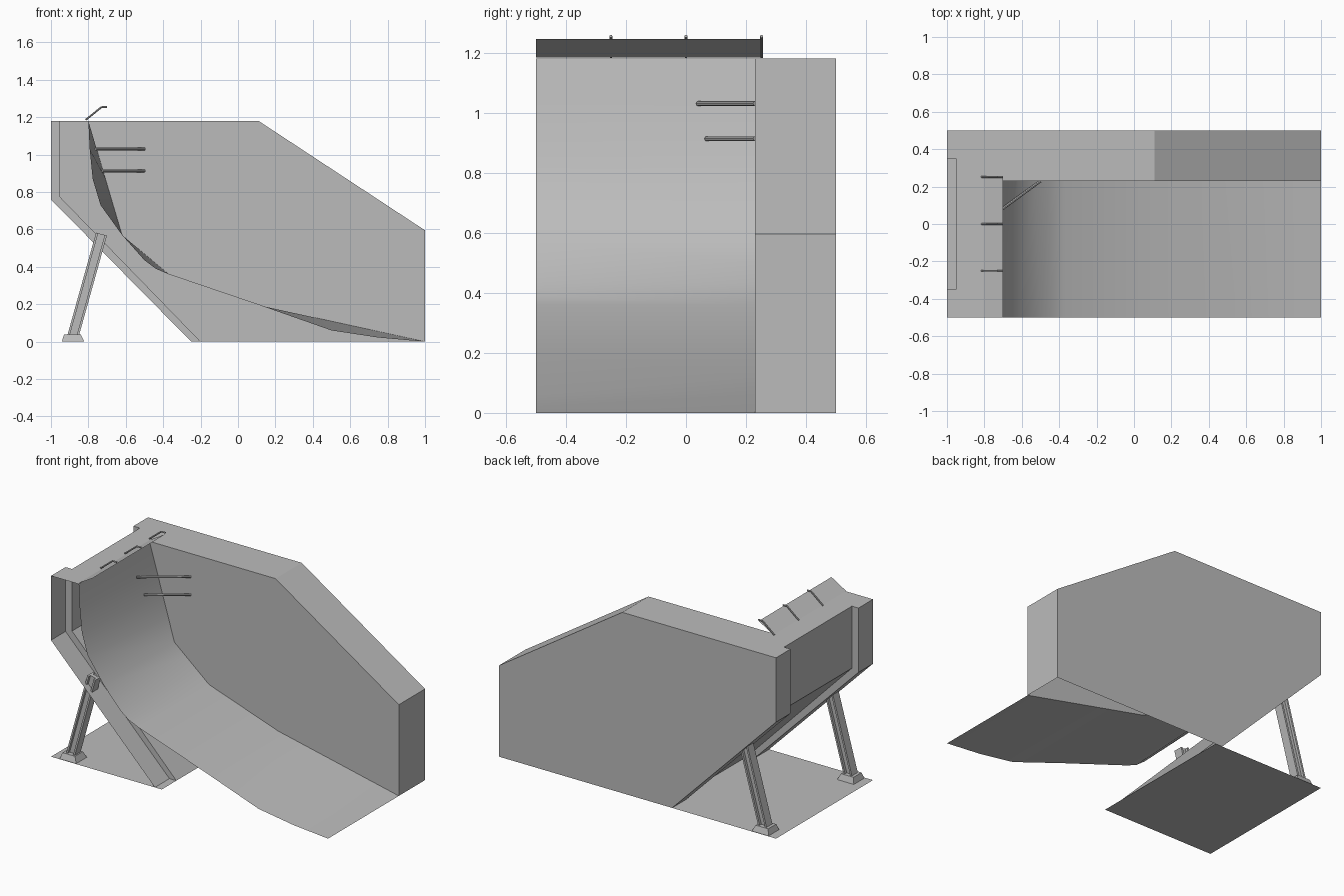
import bpy, bmesh
from math import atan2
from mathutils import Vector, Matrix

if "Cube" in bpy.data.objects:
    bpy.data.objects.remove(bpy.data.objects["Cube"])

grey = bpy.data.materials.new("concrete_grey")
grey.use_nodes = True
grey.diffuse_color = (0.5, 0.5, 0.5, 1)
grey.node_tree.nodes["Principled BSDF"].inputs["Base Color"].default_value = (0.5, 0.5, 0.5, 1)


def finish(name, bm):
    bmesh.ops.remove_doubles(bm, verts=bm.verts, dist=0.0005)
    bmesh.ops.recalc_face_normals(bm, faces=bm.faces)
    mesh = bpy.data.meshes.new(name)
    bm.to_mesh(mesh)
    bm.free()
    obj = bpy.data.objects.new(name, mesh)
    mesh.materials.append(grey)
    bpy.context.collection.objects.link(obj)
    return obj


def face(bm, points):
    return bm.faces.new([bm.verts.new(p) for p in points])


def strip(bm, path, y0, y1):
    """Sheet swept along y from an open x-z path."""
    for (xa, za), (xb, zb) in zip(path, path[1:]):
        face(bm, [(xa, y0, za), (xb, y0, zb), (xb, y1, zb), (xa, y1, za)])


def box(bm, size, matrix):
    bmesh.ops.create_cube(bm, size=1, matrix=matrix @ Matrix.Diagonal((*size, 1)))


def rod(bm, a, b, radius):
    a, b = Vector(a), Vector(b)
    turn = (b - a).to_track_quat('Z', 'Y').to_matrix().to_4x4()
    bmesh.ops.create_cone(bm, cap_ends=True, segments=8, radius1=radius, radius2=radius,
                          depth=(b - a).length, matrix=Matrix.Translation((a + b) / 2) @ turn)


FRONT, INNER, BACK, RECESS = -0.5, 0.23, 0.5, 0.35
lip = (-0.8, 1.18)
outer = [(-1, 1.18), (-1, 0.76), (-0.25, 0)]
inset = [(-0.953, 1.18), (-0.953, 0.775), (-0.2, 0)]
crest = [(0.11, 1.18), (1, 0.595), (1, 0)]

# Riding surface: rounded front edge, faceted edge at the side wall
front_edge = [lip, (-0.793, 1.03), (-0.777, 0.87), (-0.735, 0.73), (-0.62, 0.57),
              (-0.5, 0.435), (-0.44, 0.39), (-0.37, 0.36), (0.13, 0.19),
              (0.5, 0.06), (0.75, 0.022), (1, 0)]
corners = [0, 4, 7, 8, 11]
wall_edge = []
for i, j in zip(corners, corners[1:]):
    a, b = Vector(front_edge[i]), Vector(front_edge[j])
    wall_edge += [tuple(a.lerp(b, k / (j - i))) for k in range(j - i)]
wall_edge.append(front_edge[-1])

bm = bmesh.new()
for k in range(len(front_edge) - 1):
    quad = [(front_edge[k], FRONT), (front_edge[k + 1], FRONT),
            (wall_edge[k + 1], INNER), (wall_edge[k], INNER)]
    face(bm, [(p[0], y, p[1]) for p, y in quad])
ramp = finish("curved_ramp", bm)
ramp.data.shade_smooth()

# Side wall: hollow block behind the ramp
bm = bmesh.new()
face(bm, [(x, BACK, z) for x, z in outer + crest[::-1]])
face(bm, [(x, INNER, z) for x, z in crest + wall_edge[-2::-1]])
strip(bm, [lip] + crest, INNER, BACK)
finish("side_wall", bm)

# Rear shell with a shallow recess down its middle
bm = bmesh.new()
for y0, y1, path in ((FRONT, -RECESS, outer), (-RECESS, RECESS, inset), (RECESS, BACK, outer)):
    strip(bm, [lip] + path, y0, y1)
for y in (-RECESS, RECESS):
    for k in range(2):
        face(bm, [(x, y, z) for x, z in (outer[k], outer[k + 1], inset[k + 1], inset[k])])
finish("rear_shell", bm)

# Thin ground sheet under the overhang
bm = bmesh.new()
strip(bm, [(-1, 0), (-0.2, 0)], FRONT, BACK)
finish("ground_sheet", bm)

# Leaning support legs with tapered feet
for side, y in (("right", -0.44), ("left", 0.44)):
    low, high = Vector((-0.885, y, 0.02)), Vector((-0.73, y, 0.575))
    lean = high - low
    place = Matrix.Translation((low + high) / 2) @ Matrix.Rotation(atan2(lean.x, lean.z), 4, 'Y')
    bm = bmesh.new()
    for offset in (-0.024, 0.024):
        box(bm, (0.012, 0.06, lean.length), place @ Matrix.Translation((offset, 0, 0)))
    box(bm, (0.04, 0.025, lean.length), place)
    finish(side + "_leg", bm)
    bm = bmesh.new()
    box(bm, (0.12, 0.11, 0.038), Matrix.Translation((-0.882, y, 0.019)))
    for v in bm.verts:
        if v.co.z > 0.02:
            v.co.x = -0.885 + (v.co.x + 0.882) * 0.75
            v.co.y = y + (v.co.y - y) * 0.75
    finish(side + "_foot", bm)

# Grab bars across the corner
for name, z, x, y in (("upper_bar", 1.03, -0.76, 0.04), ("lower_bar", 0.913, -0.725, 0.068)):
    bm = bmesh.new()
    rod(bm, (x, y, z), (-0.5, INNER, z), 0.008)
    finish(name, bm)

# Tilted lip board with its three brackets
bm = bmesh.new()
strip(bm, [(-0.805, 1.183), (-0.7, 1.245)], FRONT, 0.25)
finish("lip_board", bm)
for k, y in enumerate((-0.25, 0, 0.252)):
    bm = bmesh.new()
    rod(bm, (-0.815, y, 1.185), (-0.73, y, 1.254), 0.005)
    rod(bm, (-0.73, y, 1.254), (-0.7, y, 1.254), 0.005)
    finish("lip_bracket_%d" % (k + 1), bm)
